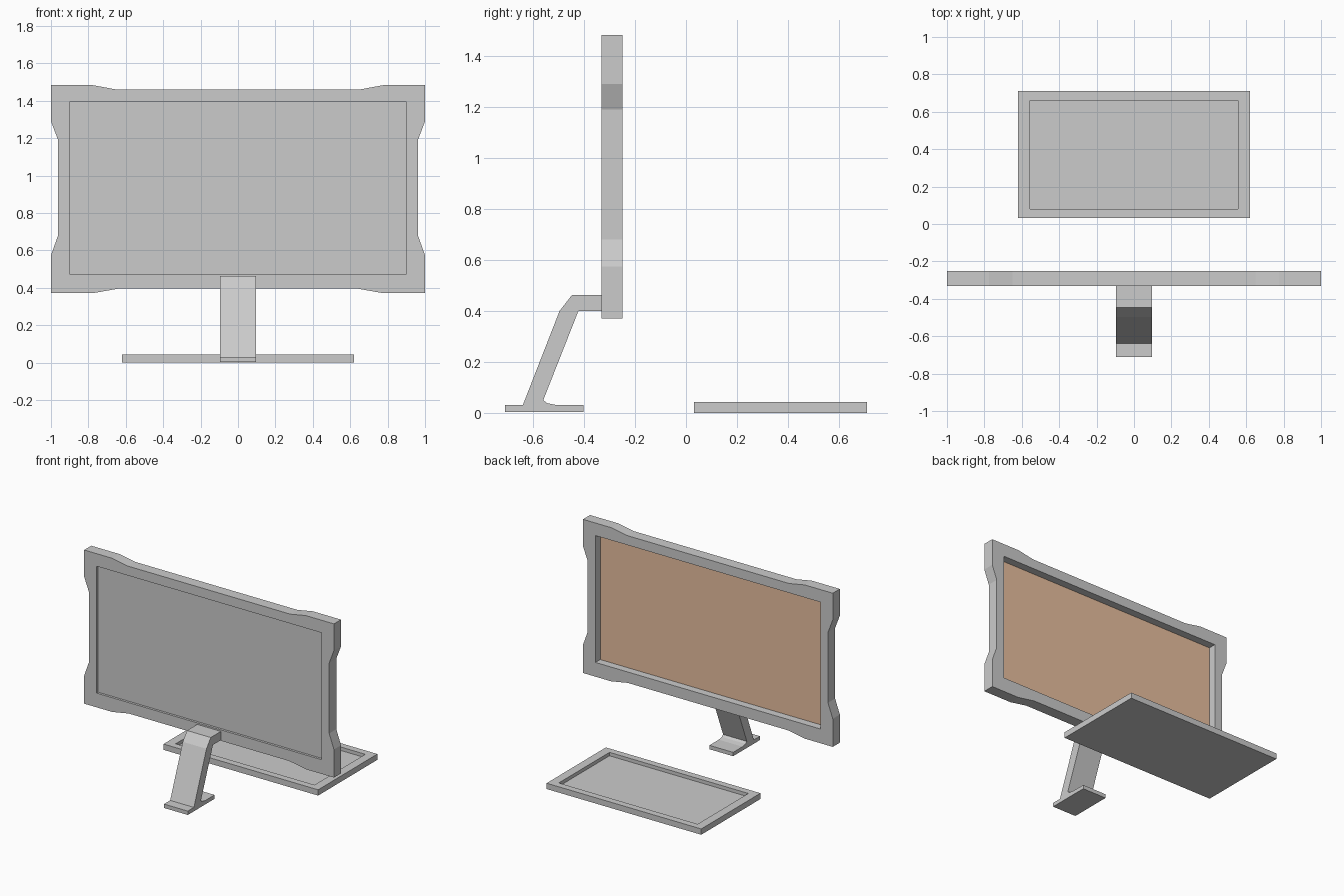
import bpy, bmesh
from mathutils import Vector

if "Cube" in bpy.data.objects:
    bpy.data.objects.remove(bpy.data.objects["Cube"])


def material(name, r, g, b):
    m = bpy.data.materials.new(name)
    m.diffuse_color = (r, g, b, 1)
    m.use_nodes = True
    m.node_tree.nodes["Principled BSDF"].inputs["Base Color"].default_value = m.diffuse_color
    return m


grey = material("grey", 0.57, 0.57, 0.57)
orange = material("orange", 0.81, 0.52, 0.345)


def finish(bm, name):
    bmesh.ops.recalc_face_normals(bm, faces=bm.faces[:])
    me = bpy.data.meshes.new(name)
    bm.to_mesh(me)
    bm.free()
    me.materials.append(grey)
    ob = bpy.data.objects.new(name, me)
    bpy.context.collection.objects.link(ob)
    return ob


def prism(name, loops, place, offset):
    """Fill closed 2D loops (outer, then holes) and extrude by offset."""
    bm = bmesh.new()
    edges = []
    for loop in loops:
        vs = [bm.verts.new(place(a, b)) for a, b in loop]
        edges += [bm.edges.new((vs[i - 1], vs[i])) for i in range(len(vs))]
    if len(loops) == 1:
        bm.faces.new(bm.verts[:])
    else:
        bmesh.ops.triangle_fill(bm, edges=edges, use_beauty=True)
    ext = bmesh.ops.extrude_face_region(bm, geom=bm.faces[:], use_keep_orig=True)
    moved = [g for g in ext["geom"] if isinstance(g, bmesh.types.BMVert)]
    bmesh.ops.translate(bm, verts=moved, vec=Vector(offset))
    return finish(bm, name)


# Monitor frame: right half outline mirrored, with a rectangular opening
half = [(0.65, 1.46), (0.775, 1.483), (1.0, 1.483), (1.0, 1.29),
        (0.962, 1.19), (0.962, 0.68), (1.0, 0.574), (1.0, 0.371),
        (0.777, 0.371), (0.642, 0.395)]
outline = half + [(-x, z) for x, z in reversed(half)]
opening = [(-0.9, 0.474), (0.9, 0.474), (0.9, 1.392), (-0.9, 1.392)]
prism("monitor_frame", [outline, opening],
      lambda x, z: (x, -0.331, z), (0, 0.081, 0))

# Screen: thin panel in the opening, grey behind and orange on the +y side
screen = prism("screen", [opening], lambda x, z: (x, -0.314, z), (0, 0.009, 0))
screen.data.materials.append(orange)
for p in screen.data.polygons:
    p.material_index = int(p.normal.y > 0.5)

# Stand: foot, leaning arm and bracket in one side profile
stand = [(-0.71, 0.003), (-0.403, 0.003), (-0.403, 0.031), (-0.51, 0.031),
         (-0.545, 0.038), (-0.56, 0.05), (-0.422, 0.4), (-0.331, 0.4),
         (-0.331, 0.463), (-0.447, 0.463), (-0.496, 0.4), (-0.64, 0.031),
         (-0.71, 0.031)]
prism("stand", [stand], lambda y, z: (-0.095, y, z), (0.19, 0, 0))

# Desk tray: thin slab with a recessed floor
cy, hx, hy, height = 0.371, 0.619, 0.339, 0.042
bm = bmesh.new()
bmesh.ops.create_cube(bm, size=1)
for v in bm.verts:
    v.co = (v.co.x * 2 * hx, cy + v.co.y * 2 * hy, (v.co.z + 0.5) * height)
bm.normal_update()
top = max(bm.faces, key=lambda f: f.calc_center_median().z)
bmesh.ops.inset_region(bm, faces=[top], thickness=0.05)
for v in top.verts:
    v.co.x *= 0.556 / abs(v.co.x)
    v.co.y = cy + (0.29 if v.co.y > cy else -0.29)
floor = bmesh.ops.extrude_discrete_faces(bm, faces=[top])["faces"][0]
bmesh.ops.translate(bm, verts=floor.verts[:], vec=Vector((0, 0, -0.025)))
finish(bm, "desk_tray")
